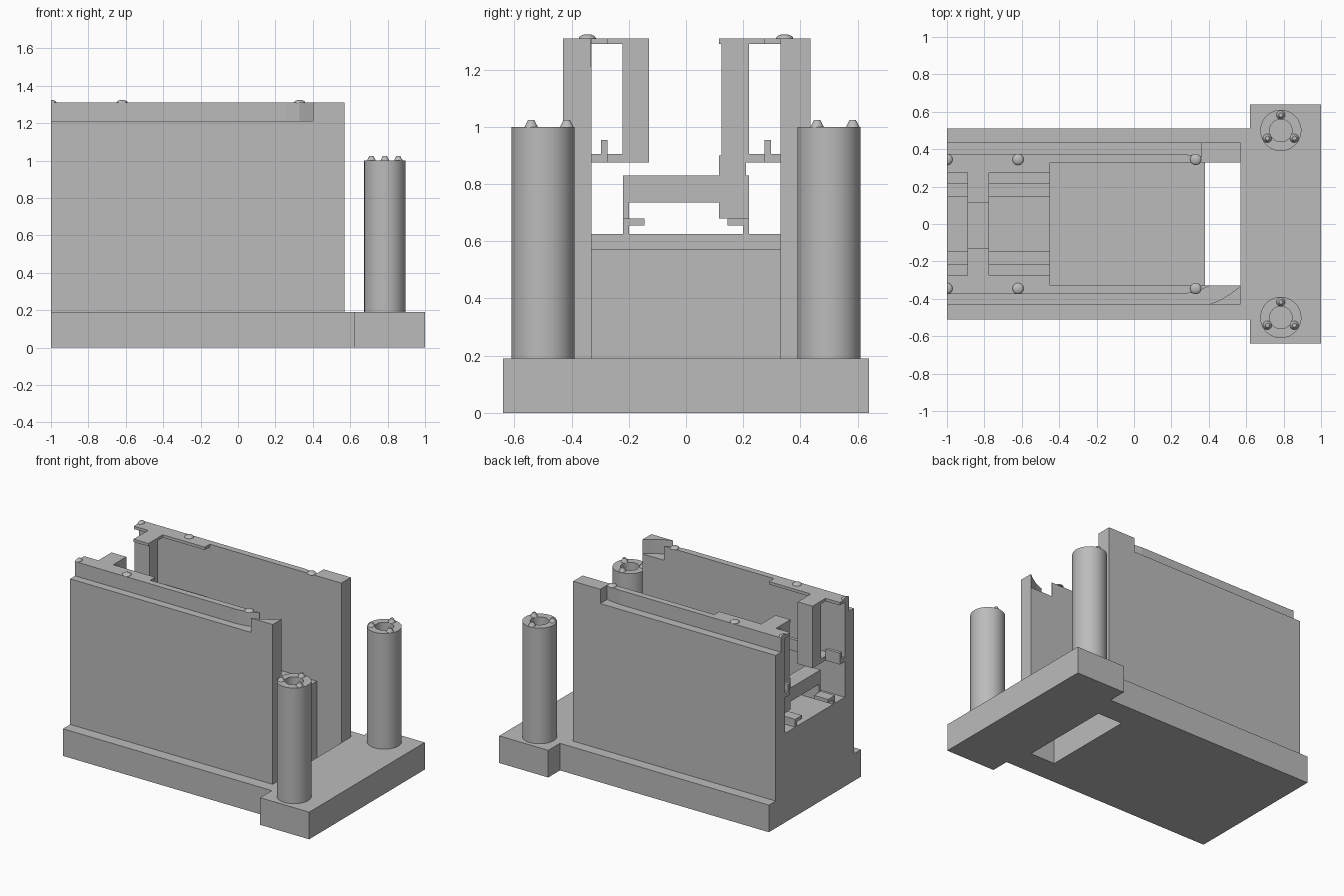
import bpy, bmesh, math
from mathutils import Matrix

if "Cube" in bpy.data.objects:
    bpy.data.objects.remove(bpy.data.objects["Cube"])

grey = bpy.data.materials.new("plain_grey")
grey.diffuse_color = (0.5, 0.5, 0.5, 1)
grey.use_nodes = True
grey.node_tree.nodes["Principled BSDF"].inputs["Base Color"].default_value = grey.diffuse_color


def finish(name, bm, smooth=False):
    bmesh.ops.recalc_face_normals(bm, faces=bm.faces)
    me = bpy.data.meshes.new(name)
    bm.to_mesh(me)
    bm.free()
    me.materials.append(grey)
    ob = bpy.data.objects.new(name, me)
    bpy.context.collection.objects.link(ob)
    if smooth:
        bpy.ops.object.select_all(action='DESELECT')
        ob.select_set(True)
        bpy.context.view_layer.objects.active = ob
        bpy.ops.object.shade_smooth_by_angle(angle=math.radians(35))
    return ob


def prism(name, pts, lo, hi, axis='z'):
    """Extrude an outline: (x, y) along z, or (y, z) along x."""
    bm = bmesh.new()
    place = (lambda a, b, t: (a, b, t)) if axis == 'z' else (lambda a, b, t: (t, a, b))
    face = bm.faces.new([bm.verts.new(place(a, b, lo)) for a, b in pts])
    new = bmesh.ops.extrude_face_region(bm, geom=[face])["geom"]
    move = place(0, 0, hi - lo)
    bmesh.ops.translate(bm, vec=move, verts=[v for v in new if isinstance(v, bmesh.types.BMVert)])
    return finish(name, bm)


def box(name, x0, x1, y0, y1, z0, z1):
    return prism(name, [(x0, y0), (x1, y0), (x1, y1), (x0, y1)], z0, z1)


def cut(ob, cutter):
    mod = ob.modifiers.new("cut", 'BOOLEAN')
    mod.operation, mod.solver, mod.object = 'DIFFERENCE', 'EXACT', cutter
    cutter.hide_render = True
    cutter.hide_set(True)


# Base plate with wide foot and rectangular slot
base = prism("base_plate", [(-1, -.51), (.62, -.51), (.62, -.64), (1, -.64),
                            (1, .64), (.62, .64), (.62, .51), (-1, .51)], 0, .19)
cut(base, box("slot_cutter", .38, .57, -.33, .33, -.1, .3))

# Inner block, raised at the rail end
box("inner_block", -.45, .38, -.33, .33, .19, .572)
box("raised_block", -1, -.45, -.33, .33, .19, .625)

# Side walls with the outer top edge cut back
strip = [(.33, .365), (.25, .375), (-1.1, .375)]
front = box("front_wall", -1, .57, -.43, -.33, .19, 1.31)
cut(front, prism("front_wall_cutter",
                 [(-1.1, -.5), (.4, -.5), (.4, -.43), (.46, -.407), (.52, -.37), (.575, -.328),
                  (.575, -.2), (.4, -.2), (.4, -.333)] + [(x, -y) for x, y in strip], 1.21, 1.4))
back = box("back_wall", -1, .57, .33, .435, .19, 1.31)
cut(back, prism("back_wall_cutter",
                [(-1.1, .5), (.36, .5), (.36, .36)] + strip, 1.21, 1.4))

# Rails on each side, in two lengths either side of the gap
for s, side in ((-1, "front"), (1, "back")):
    for n, (x0, x1) in enumerate(((-1, -.89), (-.775, -.45))):
        def rail(name, pts):
            prism(f"{side}_{name}_{n}", [(s * y, z) for y, z in pts], x0, x1, 'x')
        rail("lower_rail", [(.2, .625), (.22, .625), (.22, .68), (.145, .68), (.145, .655), (.2, .655)])
        rail("middle_rail", [(.33, .875), (.275, .875), (.275, .955), (.298, .955), (.298, .905), (.33, .905)])
        rail("top_rail", [(.33, 1.29), (.275, 1.29), (.275, 1.31), (.33, 1.31)])

# Cross frame in the gap between the rails
X0, X1 = -.89, -.775
prism("cross_bar", [(-.22, .625), (-.2, .625), (-.2, .735), (.115, .735), (.115, .68), (.2, .68),
                    (.2, .625), (.22, .625), (.22, .83), (-.22, .83)], X0, X1, 'x')
prism("front_post", [(-.33, .875), (-.13, .875), (-.13, 1.31), (-.33, 1.31), (-.33, 1.29),
                     (-.222, 1.29), (-.222, .905), (-.33, .905)], X0, X1, 'x')
prism("back_post", [(.115, .83), (.21, .83), (.21, .875), (.33, .875), (.33, .905), (.22, .905),
                    (.22, 1.29), (.33, 1.29), (.33, 1.31), (.115, 1.31), (.115, 1.29),
                    (.125, 1.29), (.125, .9), (.115, .9)], X0, X1, 'x')

# Round pillars with a bored top and three small studs
PX, PR = .785, .11
for s, side in ((-1, "front"), (1, "back")):
    bm = bmesh.new()
    profile = [(0, .19), (PR, .19), (PR, 1), (.06, 1), (.06, .7), (0, .7)]
    vs = [bm.verts.new((PX + r, s * .5, z)) for r, z in profile]
    es = [bm.edges.new(p) for p in zip(vs, vs[1:])]
    bmesh.ops.spin(bm, geom=vs + es, cent=(PX, s * .5, 0), axis=(0, 0, 1),
                   angle=math.tau, steps=48, use_duplicate=False)
    bmesh.ops.remove_doubles(bm, verts=bm.verts, dist=1e-4)
    finish(f"{side}_pillar", bm, True)
    for k in range(3):
        a = math.radians(90 + 120 * k)
        bm = bmesh.new()
        bmesh.ops.create_cone(bm, cap_ends=True, segments=24, radius1=.024, radius2=.011, depth=.025,
                              matrix=Matrix.Translation((PX + .083 * math.cos(a),
                                                         s * .5 + .083 * math.sin(a), 1.0115)))
        finish(f"{side}_pillar_stud_{k}", bm, True)

    # Shallow domes along the wall top, the end one halved
    for k, x in enumerate((-1, -.62, .33)):
        bm = bmesh.new()
        bmesh.ops.create_uvsphere(bm, u_segments=24, v_segments=12, radius=.03,
                                  matrix=Matrix.Translation((x, s * .345, 1.309)) @ Matrix.Diagonal((1, 1, .5, 1)))
        for co, no in (((-1, 0, 0), (-1, 0, 0)), ((0, 0, 1.308), (0, 0, -1))):
            cutp = bmesh.ops.bisect_plane(bm, geom=bm.verts[:] + bm.edges[:] + bm.faces[:], dist=1e-5,
                                          plane_co=co, plane_no=no, clear_outer=True)
            bmesh.ops.holes_fill(bm, edges=[e for e in bm.edges if e.is_boundary])
        finish(f"{side}_wall_dome_{k}", bm, True)
